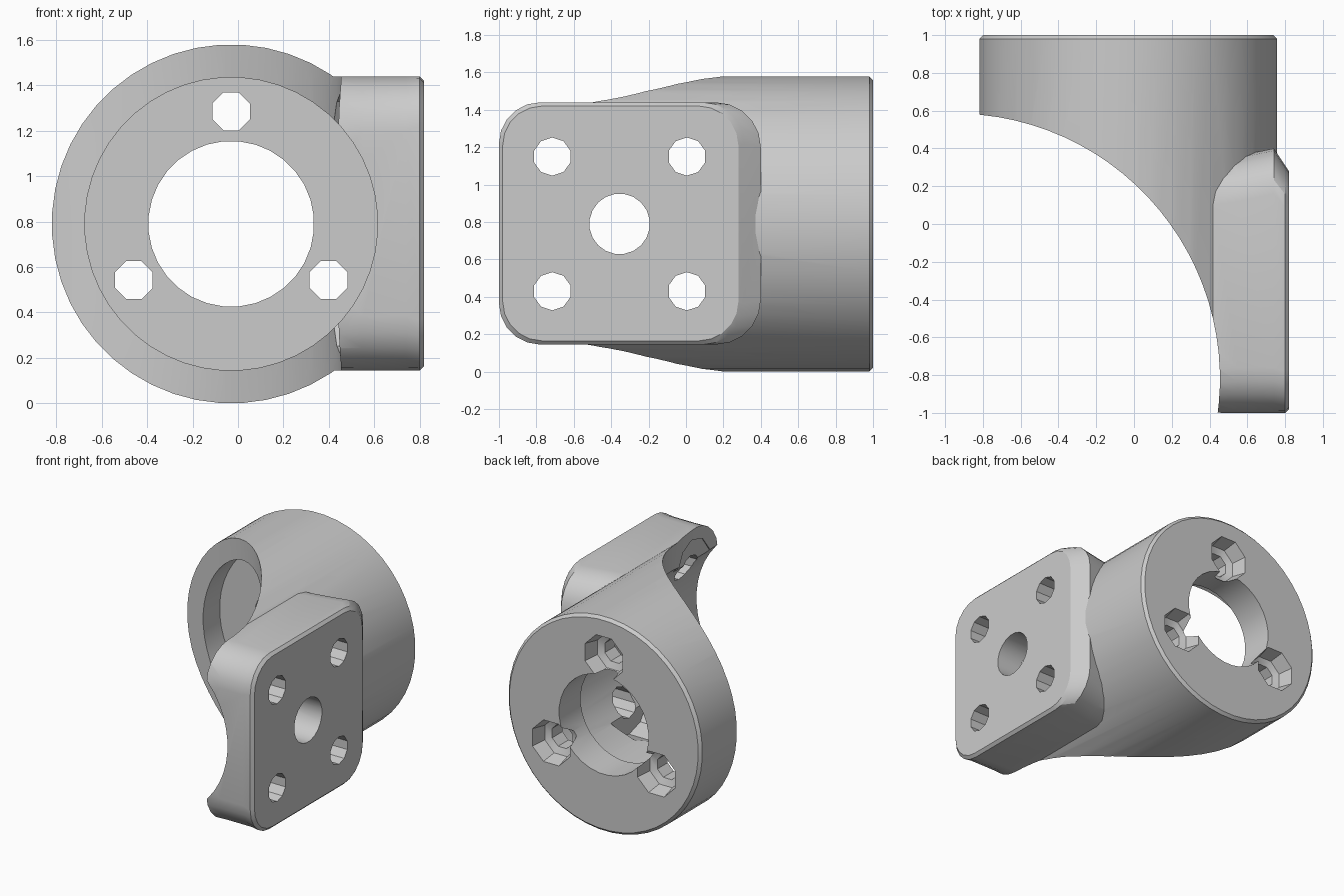
import bpy, bmesh
from math import sin, cos, pi, radians
from mathutils import Vector

if "Cube" in bpy.data.objects:
    bpy.data.objects.remove(bpy.data.objects["Cube"])

CX, CZ = -0.03, 0.79   # axis of the round housing


def loft(name, rings):
    """Closed solid through a list of equal-length point rings."""
    bm = bmesh.new()
    vs = [[bm.verts.new(p) for p in r] for r in rings]
    n = len(rings[0])
    for a, b in zip(vs, vs[1:]):
        for i in range(n):
            j = (i + 1) % n
            bm.faces.new((a[i], a[j], b[j], b[i]))
    bm.faces.new(vs[0])
    bm.faces.new(vs[-1])
    bmesh.ops.recalc_face_normals(bm, faces=bm.faces)
    me = bpy.data.meshes.new(name)
    bm.to_mesh(me)
    bm.free()
    ob = bpy.data.objects.new(name, me)
    bpy.context.collection.objects.link(ob)
    return ob


def turned(name, axis, c, profile, sides):
    """Solid of revolution: profile is (position along axis, radius)."""
    rings = []
    for t, r in profile:
        ring = []
        for i in range(sides):
            a = 2 * pi * (i + 0.5) / sides
            u, v = c[0] + r * cos(a), c[1] + r * sin(a)
            ring.append({'X': (t, u, v), 'Y': (u, t, v), 'Z': (u, v, t)}[axis])
        rings.append(ring)
    return loft(name, rings)


def rounded_rect(x, y0, y1, z0, z1, r, steps=5):
    pts = []
    corners = [(y1 - r, z1 - r), (y0 + r, z1 - r), (y0 + r, z0 + r), (y1 - r, z0 + r)]
    for k, (y, z) in enumerate(corners):
        for i in range(steps + 1):
            a = pi / 2 * (k + i / steps)
            pts.append((x, y + r * cos(a), z + r * sin(a)))
    return pts


def combine(ob, other, op):
    m = ob.modifiers.new(op.lower(), 'BOOLEAN')
    m.object, m.operation, m.solver = other, op, 'EXACT'
    dg = bpy.context.evaluated_depsgraph_get()
    me = bpy.data.meshes.new_from_object(ob.evaluated_get(dg))
    ob.modifiers.clear()
    ob.data = me
    bpy.data.objects.remove(other)


# round housing and square mounting plate with a sloped rear edge
bracket = turned("angle_bracket", 'Y', (CX, CZ),
                 [(-0.6, 0.79), (0.98, 0.79), (1.0, 0.77)], 48)
plate = loft("mounting_plate", [
    rounded_rect(0.30, -1, 0.30, 0.145, 1.44, 0.22),
    rounded_rect(0.55, -1, 0.36, 0.145, 1.44, 0.24),
    rounded_rect(0.74, -1, 0.40, 0.145, 1.44, 0.24),
    rounded_rect(0.80, -1, 0.31, 0.145, 1.44, 0.22),
    rounded_rect(0.82, -0.98, 0.28, 0.165, 1.42, 0.21)])
combine(bracket, plate, 'UNION')

# large concave scoop, wide bore and shaft opening
cuts = [turned("scoop", 'Z', (-0.95, -0.82), [(-0.5, 1.405), (2.2, 1.405)], 96),
        turned("bore", 'Y', (CX, CZ), [(-1.3, 0.645), (0.75, 0.645)], 48),
        turned("shaft_opening", 'Y', (CX, CZ), [(0.6, 0.365), (1.2, 0.365)], 32)]

# three countersunk screw holes in the back wall
for deg in (90, 210, 330):
    a = radians(deg)
    c = (CX + 0.495 * cos(a), CZ + 0.495 * sin(a))
    cuts.append(turned("back_screw_hole", 'Y', c,
                       [(0.6, 0.09), (0.87, 0.09), (0.89, 0.14), (1.01, 0.168)], 8))

# plate holes with screw-head pockets on the inside
cuts.append(turned("plate_center_hole", 'X', (-0.355, CZ), [(0.3, 0.162), (1, 0.162)], 20))
for y in (-0.715, 0.005):
    for s in (-1, 1):
        cuts.append(turned("plate_screw_hole", 'X', (y, CZ + s * 0.36),
                           [(0.1, 0.22), (0.46, 0.22), (0.461, 0.102), (1, 0.102)], 10))

for c in cuts:
    combine(bracket, c, 'DIFFERENCE')

# keep hard edges crisp
bpy.context.view_layer.objects.active = bracket
bracket.select_set(True)
bpy.ops.object.shade_smooth_by_angle(angle=radians(25))
